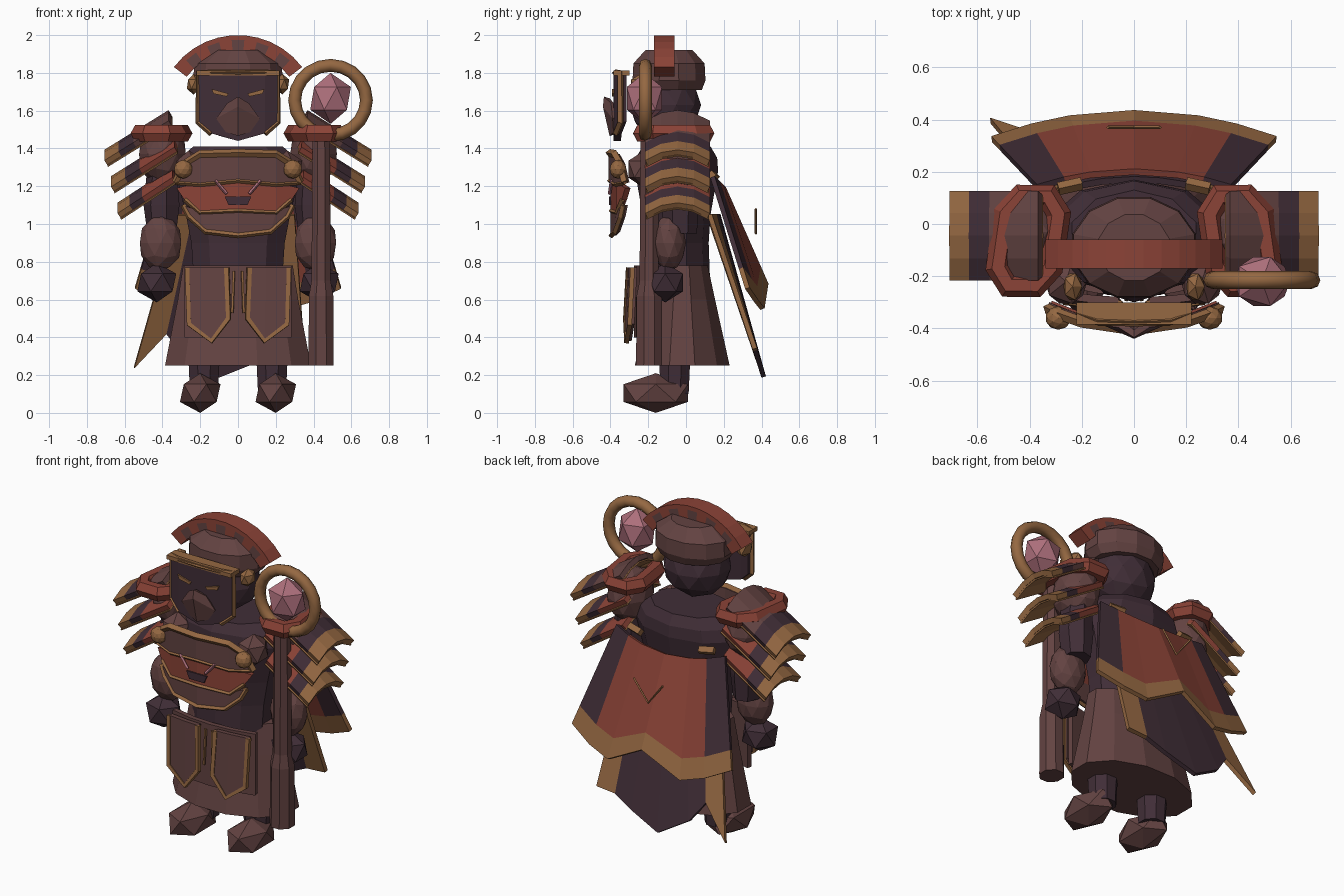
import bpy, bmesh, math
from mathutils import Matrix, Vector

if "Cube" in bpy.data.objects:
    bpy.data.objects.remove(bpy.data.objects["Cube"])


def material(name, rgb):
    m = bpy.data.materials.new(name)
    m.use_nodes = True
    m.diffuse_color = (*rgb, 1)
    m.node_tree.nodes["Principled BSDF"].inputs["Base Color"].default_value = (*rgb, 1)
    return m


BROWN = material("brown leather", (0.125, 0.056, 0.054))
PURPLE = material("dark purple", (0.052, 0.027, 0.038))
RED = material("brick red", (0.26, 0.056, 0.038))
GOLD = material("old gold", (0.3, 0.138, 0.054))
PINK = material("pink crystal", (0.42, 0.16, 0.2))
SIDES = ((-1, "right"), (1, "left"))


def finish(name, bm, mats):
    bmesh.ops.recalc_face_normals(bm, faces=bm.faces)
    me = bpy.data.meshes.new(name)
    bm.to_mesh(me)
    bm.free()
    for m in mats:
        me.materials.append(m)
    ob = bpy.data.objects.new(name, me)
    bpy.context.collection.objects.link(ob)
    return ob


def ball(name, loc, size, mat, detail=1):
    bm = bmesh.new()
    bmesh.ops.create_icosphere(bm, subdivisions=detail, radius=1,
                               matrix=Matrix.LocRotScale(loc, None, size))
    return finish(name, bm, [mat])


def loft(name, centre, rings, n, mat):
    """Stack of elliptical rings (z, rx, ry) with closed ends."""
    bm = bmesh.new()
    loops = []
    for z, rx, ry in rings:
        angles = [math.tau * (i + 0.5) / n for i in range(n)]
        loops.append([bm.verts.new((centre[0] + rx * math.cos(a), centre[1] + ry * math.sin(a), z))
                      for a in angles])
    for a, b in zip(loops, loops[1:]):
        for i in range(n):
            j = (i + 1) % n
            bm.faces.new((a[i], a[j], b[j], b[i]))
    bm.faces.new(loops[0])
    bm.faces.new(loops[-1])
    return finish(name, bm, [mat])


def sheet(name, rows, mats, thick, rule=lambda r, c: 0):
    """Thick panel spanning rows of points; rule picks a material per cell."""
    bm = bmesh.new()
    grid = [[bm.verts.new(p) for p in row] for row in rows]
    for r in range(len(grid) - 1):
        for c in range(len(grid[0]) - 1):
            a, b = grid[r], grid[r + 1]
            bm.faces.new((a[c], a[c + 1], b[c + 1], b[c])).material_index = rule(r, c)
    ob = finish(name, bm, mats)
    mod = ob.modifiers.new("thickness", "SOLIDIFY")
    mod.thickness, mod.offset = thick, 0
    return ob


def trim(name, pts, radius, mat, closed=False, res=0):
    """Bar that follows a path, smooth only when it is finely rounded."""
    cu = bpy.data.curves.new(name, "CURVE")
    cu.dimensions = "3D"
    cu.bevel_depth, cu.bevel_resolution = radius, res
    cu.use_fill_caps = True
    sp = cu.splines.new("POLY")
    sp.points.add(len(pts) - 1)
    for p, co in zip(sp.points, pts):
        p.co = (*co, 1)
    sp.use_cyclic_u = closed
    sp.use_smooth = res > 1
    cu.materials.append(mat)
    ob = bpy.data.objects.new(name, cu)
    bpy.context.collection.objects.link(ob)
    bpy.ops.object.select_all(action="DESELECT")
    ob.select_set(True)
    bpy.context.view_layer.objects.active = ob
    bpy.ops.object.convert(target="MESH")


def ahead(pts, d=0.01):
    return [(x, y - d, z) for x, y, z in pts]


# Body
loft("torso", (0, -0.05), [(0.62, 0.24, 0.18), (0.9, 0.26, 0.17), (1.05, 0.29, 0.18),
                           (1.28, 0.35, 0.22), (1.35, 0.32, 0.215), (1.41, 0.25, 0.18)], 10, PURPLE)
loft("skirt", (0, -0.02), [(0.25, 0.4, 0.26), (0.6, 0.33, 0.18), (0.78, 0.3, 0.14)], 12, BROWN)
sheet("front_cloth", [[(x, -0.26 + 0.5 * x * x, z) for x in (-0.28, -0.14, 0, 0.14, 0.28)]
                      for z in (0.78, 0.4)], [BROWN], 0.03)
ball("head", (0, -0.11, 1.63), (0.2, 0.19, 0.19), PURPLE, 2)

for s, side in SIDES:
    # Legs and arms
    loft(side + "_leg", (s * 0.18, -0.06), [(0.1, 0.08, 0.08), (0.3, 0.09, 0.09)], 8, PURPLE)
    ball(side + "_foot", (s * 0.2, -0.16, 0.105), (0.12, 0.2, 0.105), BROWN)
    ball(side + "_shoulder", (s * 0.4, -0.03, 1.37), (0.13, 0.15, 0.17), BROWN, 2)
    ball(side + "_chest_lump", (s * 0.26, -0.22, 1.29), (0.09, 0.1, 0.1), BROWN)
    loft(side + "_upper_arm", (s * 0.4, -0.03), [(0.95, 0.08, 0.09), (1.1, 0.1, 0.1), (1.3, 0.08, 0.1)], 7, PURPLE)
    ball(side + "_forearm", (s * 0.41, -0.09, 0.9), (0.115, 0.09, 0.15), BROWN, 2)
    ball(side + "_hand", (s * 0.43, -0.11, 0.69), (0.115, 0.11, 0.105), PURPLE)

    # Shoulder ring, an elongated octagon leaning outward at the front
    ring = []
    for x, y in ((1, 0.6), (0.5, 1), (-0.5, 1), (-1, 0.6), (-1, -0.6), (-0.5, -1), (0.5, -1), (1, -0.6)):
        ring.append((s * (0.405 + 0.1 * x - 0.025 * y), -0.065 + 0.17 * y, 1.48))
    trim(side + "_shoulder_ring", ring, 0.05, RED, True, 1)

    # Three tiers of arched shoulder plates, lined with gold
    for tier, (x0, z0) in enumerate(((0.36, 1.59), (0.33, 1.45), (0.34, 1.29))):
        inner = Vector((x0, 0, z0))
        outer = Vector((0.7 - 0.035 * tier, 0, 1.38 - 0.14 * tier))
        rows = []
        for t in (0, 0.55, 0.78, 1):
            p = inner.lerp(outer, t)
            rows.append([(s * p.x, -0.045 + 0.165 * v, p.z - 0.055 * v * v) for v in (-1, -0.5, 0, 0.5, 1)])
        base = RED if tier else BROWN
        sheet(f"{side}_shoulder_plate_{tier + 1}", rows, [base, PURPLE, GOLD], 0.03, lambda r, c: r)
        sheet(f"{side}_plate_lining_{tier + 1}",
              [[(x - s * 0.01, y, z - 0.019) for x, y, z in row] for row in rows], [GOLD], 0.009)

    # Hip panels with gold edging
    xs = (0.06, 0.15, 0.27)
    top = [(s * x, -0.295 + 0.3 * x * x, 0.77) for x in xs]
    low = [(s * (x - 0.01), -0.31 + 0.3 * x * x, z) for x, z in zip(xs, (0.5, 0.38, 0.47))]
    sheet(side + "_hip_panel", [top, low], [BROWN], 0.03)
    trim(side + "_hip_panel_edge", ahead([top[0], *low, top[-1]]), 0.017, GOLD)
    trim(side + "_hip_strap", [(s * 0.022, -0.285, 0.75), (s * 0.03, -0.29, 0.53)], 0.008, GOLD)

    # Ear studs, eyes, chest studs and cape pins
    ball(side + "_ear_stud", (s * 0.235, -0.24, 1.74), (0.04, 0.06, 0.055), GOLD)
    sheet(side + "_eye", [[(s * 0.05, -0.387, 1.69), (s * 0.14, -0.387, 1.715)],
                          [(s * 0.06, -0.387, 1.675), (s * 0.13, -0.387, 1.69)]], [GOLD], 0.009)
    ball(side + "_chest_stud", (s * 0.29, -0.36, 1.29), (0.05, 0.045, 0.05), GOLD, 2)
    trim(side + "_cape_pin", [(s * 0.2, 0.155, 1.25), (s * 0.29, 0.135, 1.26)], 0.025, GOLD)


# Breastplate: three bowed bands with gold edging
def band(name, top, low, mat, lift=0.0):
    def line(half):
        full = [(-x, z) for x, z in reversed(half[1:])] + half
        return [(x, -0.385 - lift + 0.75 * x * x, z) for x, z in full]
    a, b = line(top), line(low)
    sheet(name, [a, b], [mat], 0.03)
    return a, b


top, low = band("upper_chest_band", [(0, 1.375), (0.2, 1.37), (0.28, 1.32)],
                [(0, 1.23), (0.2, 1.21), (0.33, 1.22)], BROWN, 0.01)
trim("collar_edge", ahead([low[0], *top, low[-1]]), 0.022, GOLD)
trim("upper_chest_edge", ahead(low), 0.013, GOLD)
top, low = band("middle_chest_band", [(0, 1.25), (0.2, 1.22), (0.32, 1.19)],
                [(0, 1.07), (0.2, 1.06), (0.28, 1.13)], RED)
trim("middle_chest_edge", ahead(low), 0.015, GOLD)
top, low = band("lower_chest_band", [(0, 1.07), (0.2, 1.07), (0.29, 1.1)],
                [(0, 0.94), (0.17, 0.96), (0.26, 1.04)], BROWN)
trim("lower_chest_edge", ahead([top[0], *low, top[-1]]), 0.016, GOLD)
for s, side in SIDES:
    trim(side + "_chest_mark", [(s * 0.12, -0.395, 1.23), (s * 0.06, -0.405, 1.16)], 0.009, PINK)
sheet("chest_mouth", [[(-0.07, -0.402, 1.145), (0.07, -0.402, 1.145)],
                      [(-0.05, -0.402, 1.1), (0.05, -0.402, 1.1)]], [PURPLE], 0.009)

# Face mask, frame, brow plate and keeled beak
xs = (-0.21, -0.14, 0, 0.14, 0.21)
depth = (-0.335, -0.36, -0.365, -0.36, -0.335)
brow = [(x, y, 1.8) for x, y in zip(xs, depth)]
jaw = [(x, y, z) for x, y, z in zip(xs, depth, (1.54, 1.48, 1.44, 1.48, 1.54))]
sheet("mask", [brow, jaw], [PURPLE], 0.04)
trim("mask_frame", ahead([jaw[1], jaw[0], *brow, jaw[-1], jaw[-2]]), 0.018, GOLD)
sheet("brow_plate", [[(x, y, 1.8) for x in (-0.22, 0.22)] for y in (-0.385, -0.3)], [GOLD], 0.025)
sheet("beak", [[(-0.05, -0.385, 1.635), (0, -0.42, 1.67), (0.05, -0.385, 1.635)],
               [(-0.11, -0.375, 1.56), (0, -0.425, 1.62), (0.11, -0.375, 1.56)],
               [(-0.06, -0.37, 1.49), (0, -0.39, 1.47), (0.06, -0.37, 1.49)]], [BROWN], 0.03)

# Helmet and crest
loft("helmet", (0, -0.09), [(1.71, 0.21, 0.18), (1.76, 0.245, 0.2), (1.85, 0.24, 0.195),
                            (1.92, 0.14, 0.13)], 12, BROWN)
angles = [math.radians(-53 + 106 * i / 11) for i in range(12)]
sheet("crest", [[(r * math.sin(a), -0.115, 1.575 + r * math.cos(a)) for a in angles]
                for r in (0.34, 0.4, 0.425)], [RED, BROWN], 0.11,
      lambda r, c: 1 if r == 0 and c % 2 else 0)

# Upper cape: red centre, purple sides, gold hem
us = (-1, -0.72, -0.45, 0, 0.45, 0.72, 1)
hem = (0.66, 0.59, 0.55, 0.68, 0.55, 0.59, 0.66)
top = [Vector((0.37 * u, 0.2 - 0.06 * u * u, 1.19 + 0.06 * u * u)) for u in us]
low = [Vector((0.545 * u, 0.425 - 0.1 * u * u, z)) for u, z in zip(us, hem)]
sheet("upper_cape", [top, [a.lerp(b, 0.82) for a, b in zip(top, low)], low], [RED, PURPLE, GOLD], 0.025,
      lambda r, c: 2 if r else (1 if c in (0, 5) else 0))
trim("cape_chevron", [(-0.1, 0.37, 1.08), (0, 0.37, 0.95), (0.1, 0.37, 1.08)], 0.007, GOLD)

# Lower cape: uneven purple cloth with gold side strips
ends = ((0.35, 0.34), (0.22, 0.33), (0.1, 0.27), (-0.1, 0.19), (-0.29, 0.3), (-0.38, 0.42), (-0.55, 0.24))
starts = (0.3, 0.2, 0.1, 0, -0.12, -0.24, -0.32)
sheet("lower_cape", [[(x, 0.17 - 0.5 * x * x, 1.05) for x in starts],
                     [(x, 0.16 + (1 - z) * 0.31, z) for x, z in ends]], [PURPLE, GOLD], 0.025,
      lambda r, c: 1 if c in (0, 5) else 0)

# Staff with ring and crystal
loft("staff", (0.44, -0.195), [(0.25, 0.072, 0.075), (0.62, 0.07, 0.072), (0.7, 0.055, 0.055),
                               (1.46, 0.05, 0.05)], 8, BROWN)
hoop = [math.tau * i / 20 for i in range(20)]
trim("staff_ring", [(0.49 + 0.19 * math.cos(a), -0.215, 1.655 + 0.185 * math.sin(a)) for a in hoop],
     0.034, GOLD, True, 2)
ball("crystal", (0.49, -0.22, 1.665), (0.12, 0.11, 0.135), PINK)
